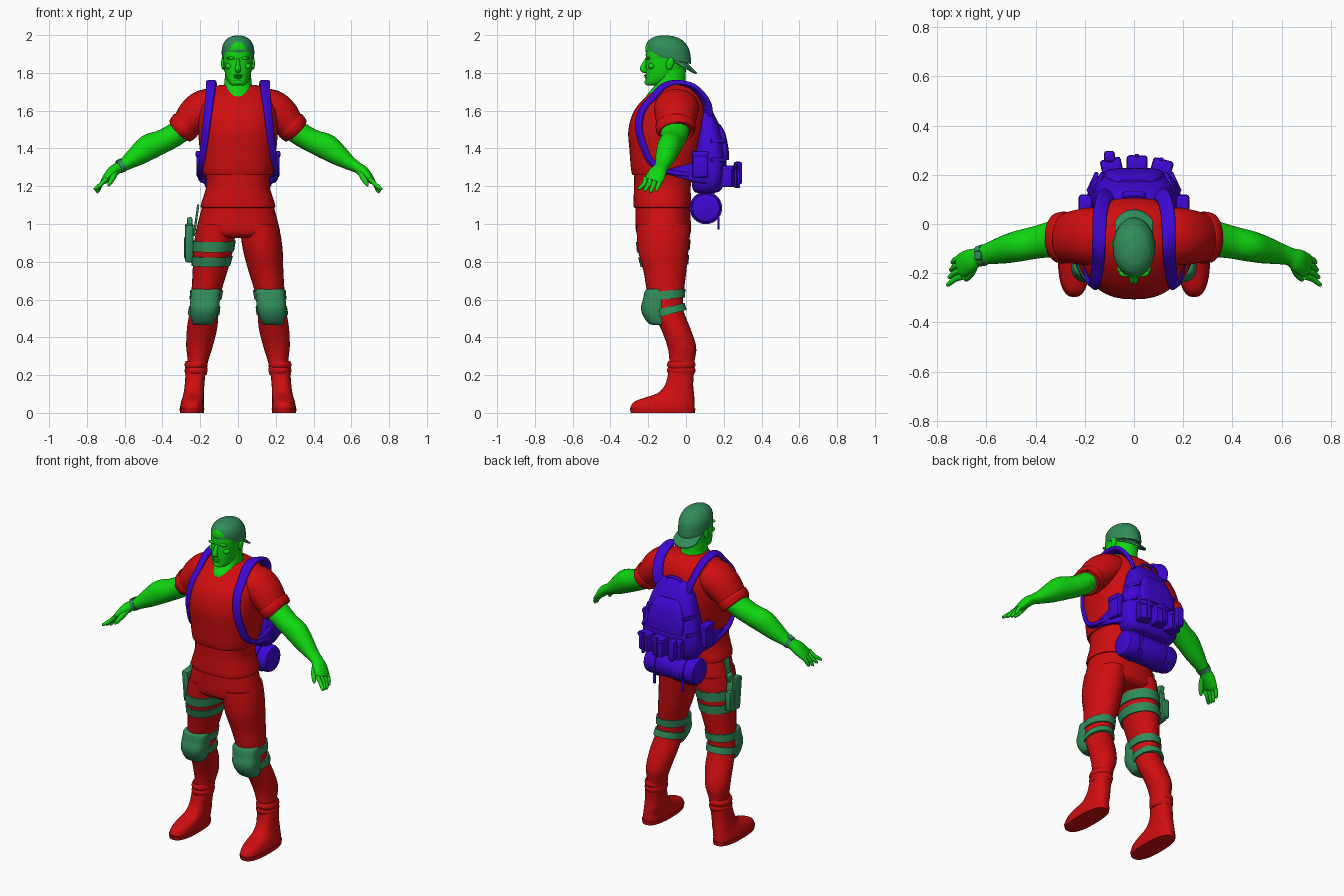
import bpy, bmesh, math
from mathutils import Vector, Matrix

cube = bpy.data.objects.get("Cube")
if cube:
    bpy.data.objects.remove(cube, do_unlink=True)


def material(name, rgb):
    m = bpy.data.materials.new(name)
    m.use_nodes = True
    m.diffuse_color = (*rgb, 1)
    m.node_tree.nodes["Principled BSDF"].inputs["Base Color"].default_value = (*rgb, 1)
    return m


SKIN = material("bright green skin", (0.005, 0.68, 0.005))
CLOTH = material("red clothing", (0.62, 0.004, 0.005))
PACK = material("blue pack", (0.05, 0.002, 0.66))
GEAR = material("sea green gear", (0.03, 0.26, 0.1))
X, Y, Z = Vector((1, 0, 0)), Vector((0, 1, 0)), Vector((0, 0, 1))
made = []


def finish(name, bm, mat, mirror=False):
    bmesh.ops.recalc_face_normals(bm, faces=bm.faces)
    me = bpy.data.meshes.new(name)
    bm.to_mesh(me)
    bm.free()
    me.materials.append(mat)
    ob = bpy.data.objects.new(name, me)
    bpy.context.collection.objects.link(ob)
    if mirror:
        ob.modifiers.new("mirror", 'MIRROR').use_mirror_merge = False
    made.append(ob)
    return ob


def spline(rows, steps):
    """Catmull-Rom through rows of numbers."""
    rows = [Vector(r) for r in rows]
    out = []
    for i in range(len(rows) - 1):
        a, b, c, d = rows[max(i - 1, 0)], rows[i], rows[i + 1], rows[min(i + 2, len(rows) - 1)]
        for k in range(steps):
            t = k / steps
            out.append(b + (c - a) * t / 2 + (a * 2 - b * 5 + c * 4 - d) * t * t / 2
                       + (b * 3 - a - c * 3 + d) * t ** 3 / 2)
    return out + [rows[-1]]


def loft(name, rings, mat, ref=X, flat=False, power=2, mirror=False, n=28, steps=4):
    """Skin through rings (x, y, z, radius along ref, radius across)."""
    rings = spline(rings, steps) if steps > 1 else [Vector(r) for r in rings]
    bm = bmesh.new()
    loops = []
    for i, r in enumerate(rings):
        t = Z if flat else (rings[min(i + 1, len(rings) - 1)] - rings[max(i - 1, 0)])[:3]
        t = Vector(t).normalized()
        u = (ref - t * ref.dot(t)).normalized()
        v = t.cross(u)
        loop = []
        for k in range(n):
            c, s = math.cos(math.tau * k / n), math.sin(math.tau * k / n)
            p = u * r[3] * math.copysign(abs(c) ** (2 / power), c) + v * r[4] * math.copysign(abs(s) ** (2 / power), s)
            loop.append(bm.verts.new(Vector(r[:3]) + p))
        loops.append(loop)
    for a, b in zip(loops, loops[1:]):
        for k in range(n):
            bm.faces.new((a[k], a[(k + 1) % n], b[(k + 1) % n], b[k]))
    bm.faces.new(loops[0])
    bm.faces.new(loops[-1])
    return finish(name, bm, mat, mirror)


def stack(rows):
    """Rows (z, centre x, half width, front y, back y) to rings."""
    return [(x, (f + b) / 2, z, w, (b - f) / 2) for z, x, w, f, b in rows]


def box(name, loc, size, mat, rot=(0, 0, 0), bevel=0.012, mirror=False):
    bm = bmesh.new()
    bmesh.ops.create_cube(bm, size=1)
    bmesh.ops.scale(bm, vec=size, verts=bm.verts)
    bmesh.ops.bevel(bm, geom=bm.edges[:], offset=min(bevel, min(size) * 0.4), segments=2, affect='EDGES', profile=0.5)
    for axis, a in zip("XYZ", rot):
        bmesh.ops.rotate(bm, verts=bm.verts, matrix=Matrix.Rotation(math.radians(a), 3, axis))
    bmesh.ops.translate(bm, vec=loc, verts=bm.verts)
    return finish(name, bm, mat, mirror)


def ball(name, loc, size, mat, mirror=False, detail=24, tilt=0):
    bm = bmesh.new()
    bmesh.ops.create_uvsphere(bm, u_segments=detail, v_segments=detail // 2, radius=1)
    bmesh.ops.scale(bm, vec=size, verts=bm.verts)
    bmesh.ops.rotate(bm, verts=bm.verts, matrix=Matrix.Rotation(math.radians(tilt), 3, 'X'))
    bmesh.ops.translate(bm, vec=loc, verts=bm.verts)
    return finish(name, bm, mat, mirror)


def at(rings, z):
    """Ring of a vertical stack at height z."""
    rings = sorted(rings, key=lambda r: r[2])
    for a, b in zip(rings, rings[1:]):
        if a[2] <= z <= b[2]:
            return Vector(a).lerp(Vector(b), (z - a[2]) / (b[2] - a[2]))


# Shirt, waist and trousers
torso = stack([(1.265, 0, .172, -.27, .04), (1.27, 0, .186, -.288, .05), (1.4, 0, .203, -.30, .09), (1.5, 0, .212, -.305, .11),
               (1.6, 0, .21, -.275, .11), (1.67, 0, .185, -.215, .09), (1.71, 0, .155, -.165, .06), (1.735, 0, .1, -.13, .03)])
loft("shirt", torso, CLOTH, flat=True, power=2.4, n=40)
loft("shirt_waist", stack([(1.085, 0, .19, -.27, .022), (1.1, 0, .197, -.278, .028), (1.2, 0, .168, -.275, .025),
                           (1.28, 0, .175, -.275, .04)]), CLOTH, flat=True, power=2.4, n=40)
loft("trouser_hips", stack([(1.11, 0, .185, -.268, .018), (1.0, 0, .214, -.268, .026), (.95, 0, .222, -.26, .024),
                            (.925, 0, .2, -.23, .0)]), CLOTH, flat=True, power=2.3, n=40)
legs = stack([(1.0, .112, .1, -.262, .022), (.93, .122, .106, -.26, .02), (.85, .133, .104, -.252, .012), (.75, .148, .092, -.225, .002),
              (.65, .166, .08, -.208, -.01), (.55, .178, .076, -.185, -.015), (.45, .19, .08, -.135, .022),
              (.35, .204, .07, -.098, .054), (.27, .213, .054, -.088, .045), (.2, .223, .057, -.095, .043)])
loft("trouser_legs", legs, CLOTH, flat=True, mirror=True)
for i, (z, tilt) in enumerate([(.225, 5), (.255, -6)]):
    ring = loft(f"trouser_cuff_fold_{i}", [(.222, -.025, z - .02, .056, .068), (.222, -.025, z, .061, .076), (.22, -.025, z + .02, .056, .068)],
                CLOTH, flat=True, mirror=True)

# Boots
loft("boots", stack([(.22, .224, .053, -.092, .042), (.15, .23, .052, -.11, .038), (.105, .234, .054, -.15, .042),
                     (.08, .238, .057, -.22, .044), (.06, .241, .06, -.272, .045), (.035, .243, .063, -.292, .046),
                     (.022, .243, .063, -.292, .046)]), CLOTH, flat=True, power=2.5, mirror=True)
loft("boot_soles", stack([(.024, .244, .066, -.298, .05), (0, .244, .063, -.292, .047)]), CLOTH, flat=True, power=2.5,
     mirror=True, steps=1)

# Arms, sleeves and hands
loft("sleeves", [(.1, -.05, 1.635, .11, .08), (.17, -.05, 1.615, .118, .1), (.225, -.053, 1.575, .112, .098), (.27, -.055, 1.53, .102, .082),
                 (.295, -.056, 1.505, .098, .074)], CLOTH, ref=Y, mirror=True)
loft("sleeve_cuffs", [(.275, -.055, 1.525, .1, .08), (.28, -.055, 1.52, .106, .085), (.307, -.056, 1.493, .102, .079),
                      (.311, -.056, 1.489, .09, .068)], CLOTH, ref=Y, mirror=True, steps=2)
arm = [(.24, -.055, 1.55, .075, .06), (.32, -.06, 1.482, .074, .062), (.4, -.075, 1.437, .066, .062), (.47, -.09, 1.408, .063, .068),
       (.53, -.105, 1.365, .056, .056), (.59, -.12, 1.323, .044, .038), (.635, -.133, 1.297, .037, .029),
       (.665, -.148, 1.275, .047, .03), (.7, -.168, 1.238, .05, .021), (.712, -.175, 1.225, .043, .014)]
loft("arms", arm, SKIN, ref=Y, mirror=True)
for i in range(4):
    y = -.136 - i * .026
    tip = (.737 + .006 * i, y - .02 - .004 * i, 1.172 + .008 * abs(i - 1))
    loft(f"fingers_{i}", [(.695, y, 1.243, .013, .013), (.724, y - .008, 1.212, .0125, .012), (*tip, .009, .009),
                          (tip[0] + .003, tip[1], tip[2] - .007, .003, .003)], SKIN, ref=Y, mirror=True, n=10)
loft("thumbs", [(.645, -.155, 1.285, .018, .018), (.66, -.195, 1.25, .016, .017), (.68, -.222, 1.215, .011, .012),
                (.687, -.229, 1.2, .003, .004)], SKIN, ref=X, mirror=True, n=10)
loft("watch_band", [(-.61, -.126, 1.311, .044, .036), (-.632, -.132, 1.299, .042, .034)], GEAR, ref=Y, steps=1)
box("watch_face", (-.632, -.128, 1.334), (.036, .036, .016), GEAR, rot=(0, -30, 0))

# Neck, head and face
loft("neck", stack([(1.62, 0, .05, -.19, 0), (1.67, 0, .078, -.212, .03), (1.71, 0, .085, -.185, .03), (1.74, 0, .073, -.165, 0),
                    (1.84, 0, .066, -.155, .0)]), SKIN, flat=True)
loft("head", stack([(1.733, 0, .025, -.205, -.15), (1.742, 0, .042, -.214, -.12), (1.77, 0, .06, -.213, -.06), (1.81, 0, .071, -.213, -.015),
                    (1.86, 0, .077, -.212, .005), (1.91, 0, .079, -.212, .012), (1.95, 0, .07, -.195, 0),
                    (1.98, 0, .04, -.15, -.04)]), SKIN, flat=True, power=2.3)
loft("nose", [(0, -.207, 1.872, .009, .01), (0, -.222, 1.842, .011, .014), (0, -.229, 1.818, .017, .015), (0, -.21, 1.806, .012, .008)],
     SKIN, n=14)
ball("brow_ridges", (.034, -.2, 1.878), (.028, .015, .008), SKIN, True)
ball("cheekbones", (.047, -.182, 1.835), (.022, .02, .016), SKIN, True)
ball("upper_lip", (0, -.211, 1.787), (.025, .011, .006), SKIN)
ball("lower_lip", (0, -.21, 1.776), (.021, .011, .006), SKIN)
ball("chin", (0, -.203, 1.75), (.026, .017, .015), SKIN)
ball("ears", (.08, -.085, 1.85), (.01, .02, .034), SKIN, True, tilt=-12)

# Backward cap with an arched opening over the forehead
cap = loft("cap", [(0, -.09, 1.872, .083, .117), (0, -.094, 1.895, .086, .12), (0, -.098, 1.935, .084, .114), (0, -.106, 1.97, .068, .092),
                   (0, -.112, 1.99, .042, .058), (0, -.115, 1.999, .012, .016)], GEAR, flat=True, n=56, steps=8)
bm = bmesh.new()
bm.from_mesh(cap.data)
for v in bm.verts:
    v.co.z += (-.09 - v.co.y) * .2 * max(0, (1.98 - v.co.z) / .1)
bm.to_mesh(cap.data)
bm.free()
cap.data.materials.append(SKIN)
for f in cap.data.polygons:
    c = f.center
    f.material_index = int(c.y < -.12 and 1.922 < c.z and (c.x / .043) ** 2 + ((c.z - 1.922) / .04) ** 2 < 1)
bm = bmesh.new()
bmesh.ops.create_grid(bm, x_segments=16, y_segments=8, size=1)
for v in bm.verts:
    u, t = v.co.x, (v.co.y + 1) / 2
    reach = t * math.sqrt(max(0, 1 - .8 * u * u))
    v.co = (u * .078, -.03 + .09 * reach - .035 * u * u * (1 - t), 1.888 - .088 * reach - .022 * u * u)
brim = finish("cap_brim", bm, GEAR)
brim.modifiers.new("thickness", 'SOLIDIFY').thickness = .01

# Knee pads and leg straps
loft("knee_pads", stack([(.465, .186, .04, -.17, -.1), (.475, .184, .056, -.2, -.09), (.52, .18, .072, -.23, -.09), (.56, .177, .078, -.238, -.1),
                         (.6, .174, .078, -.228, -.1), (.645, .17, .077, -.218, -.11), (.655, .17, .07, -.205, -.12)]),
     GEAR, flat=True, power=2.7, mirror=True)


def leg_band(name, z, height, tilt, side=0):
    rings = [at(legs, z + d) + Vector((0, 0, 0, .007, .007)) for d in (-height / 2, height / 2)]
    ob = loft(name, rings, GEAR, flat=True, steps=1, mirror=not side)
    for v in ob.data.vertices:
        v.co.z += tilt * (v.co.y + .1)
        v.co.x *= side or 1


leg_band("upper_knee_straps", .625, .045, .1)
leg_band("lower_knee_straps", .54, .04, .25)
leg_band("upper_holster_strap", .885, .055, .05, -1)
leg_band("lower_holster_strap", .805, .05, .05, -1)

# Thigh holster
box("holster", (-.258, -.1, .9), (.045, .1, .2), GEAR, rot=(6, 0, 0))
box("holster_pouch", (-.268, -.055, .875), (.036, .06, .12), GEAR)
box("holster_grip", (-.255, -.075, 1.0), (.03, .045, .07), GEAR, rot=(-20, 0, 0))
box("holster_hanger", (-.222, -.1, 1.02), (.012, .045, .17), GEAR, rot=(0, 8, 0))

# Backpack body and pockets
loft("backpack", stack([(1.165, 0, .12, .06, .15), (1.175, 0, .155, .04, .18), (1.22, 0, .182, .03, .205), (1.3, 0, .188, .03, .215),
                        (1.4, 0, .172, .04, .207), (1.5, 0, .145, .05, .185), (1.57, 0, .118, .05, .155),
                        (1.61, 0, .09, .06, .13), (1.625, 0, .05, .07, .11)]), PACK, flat=True, power=2.8, n=40)
loft("front_pocket", stack([(1.34, 0, .12, .16, .228), (1.4, 0, .122, .16, .225), (1.48, 0, .1, .15, .208), (1.53, 0, .07, .13, .18)]),
     PACK, flat=True, power=3.5)
for i, x in enumerate((-.09, .012, .112)):
    a = -14 * x / .1
    box(f"pouch_{i}", (x, .238 - abs(x) * .15, 1.245), (.08, .07, .1), PACK, rot=(0, 0, a))
    box(f"pouch_flap_{i}", (x, .242 - abs(x) * .15, 1.295), (.086, .078, .03), PACK, rot=(0, 0, a))
    box(f"pouch_strap_{i}", (x, .28 - abs(x) * .15, 1.255), (.018, .014, .13), PACK, rot=(0, 0, a))
box("radio_pouch", (-.1, .275, 1.27), (.045, .045, .12), PACK)
box("side_pouches", (.195, .075, 1.315), (.05, .085, .14), PACK, mirror=True)
box("side_pouch_flaps", (.197, .075, 1.37), (.056, .09, .035), PACK, mirror=True)
loft("hip_wings", [(.15, .14, 1.275, .07, .02), (.19, .06, 1.275, .055, .016), (.2, 0, 1.275, .04, .012), (.196, -.085, 1.275, .016, .008)],
     PACK, ref=Z, power=4, mirror=True)
loft("carry_loop", [(-.045, .1, 1.6, .012, .006), (-.035, .12, 1.635, .012, .006), (.035, .12, 1.635, .012, .006),
                    (.045, .1, 1.6, .012, .006)], PACK, ref=Y, n=10)
for z, w in ((1.44, .155), (1.34, .178)):
    box("compression_straps", (w - .01, .17, z), (.018, .09, .022), PACK, rot=(0, 0, 25), mirror=True)

# Shoulder straps lying on the shirt
path = [(.1, .12, 1.58), (.122, .105, 1.65), (.138, .04, 1.725), (.142, -.05, 1.75), (.144, -.12, 1.728)]
for x, z in ((.148, 1.67), (.157, 1.6), (.168, 1.5), (.18, 1.4), (.186, 1.33)):
    r = at(torso, z)
    path.append((x, r[1] - r[4] * (1 - (x / r[3]) ** 2.4) ** (1 / 2.4) - .006, z))
path += [(.197, -.12, 1.285), (.202, -.02, 1.265), (.18, .08, 1.26)]
loft("shoulder_straps", [(*p, .031 - .0012 * i, .012) for i, p in enumerate(path)], PACK, ref=Vector((.8, .6, 0)), power=4, mirror=True)

# Bedroll with its straps
roll = [(-.175, .05), (-.168, .072), (-.15, .08), (.15, .08), (.168, .072), (.175, .05)]
loft("bedroll", [(x, .105, 1.085, r, r) for x, r in roll], PACK, ref=Y, steps=1, n=32)
loft("bedroll_straps", [(.085, .105, 1.085, .086, .086), (.11, .105, 1.085, .086, .086)], PACK, ref=Y, steps=1, mirror=True, n=32)
box("bedroll_hangers", (.097, .14, 1.165), (.024, .02, .06), PACK, mirror=True)
box("strap_ends", (.097, .172, 1.01), (.018, .01, .08), PACK, mirror=True)

bpy.ops.object.select_all(action='DESELECT')
for ob in made:
    ob.select_set(True)
bpy.context.view_layer.objects.active = made[0]
bpy.ops.object.shade_smooth_by_angle(angle=math.radians(42))
